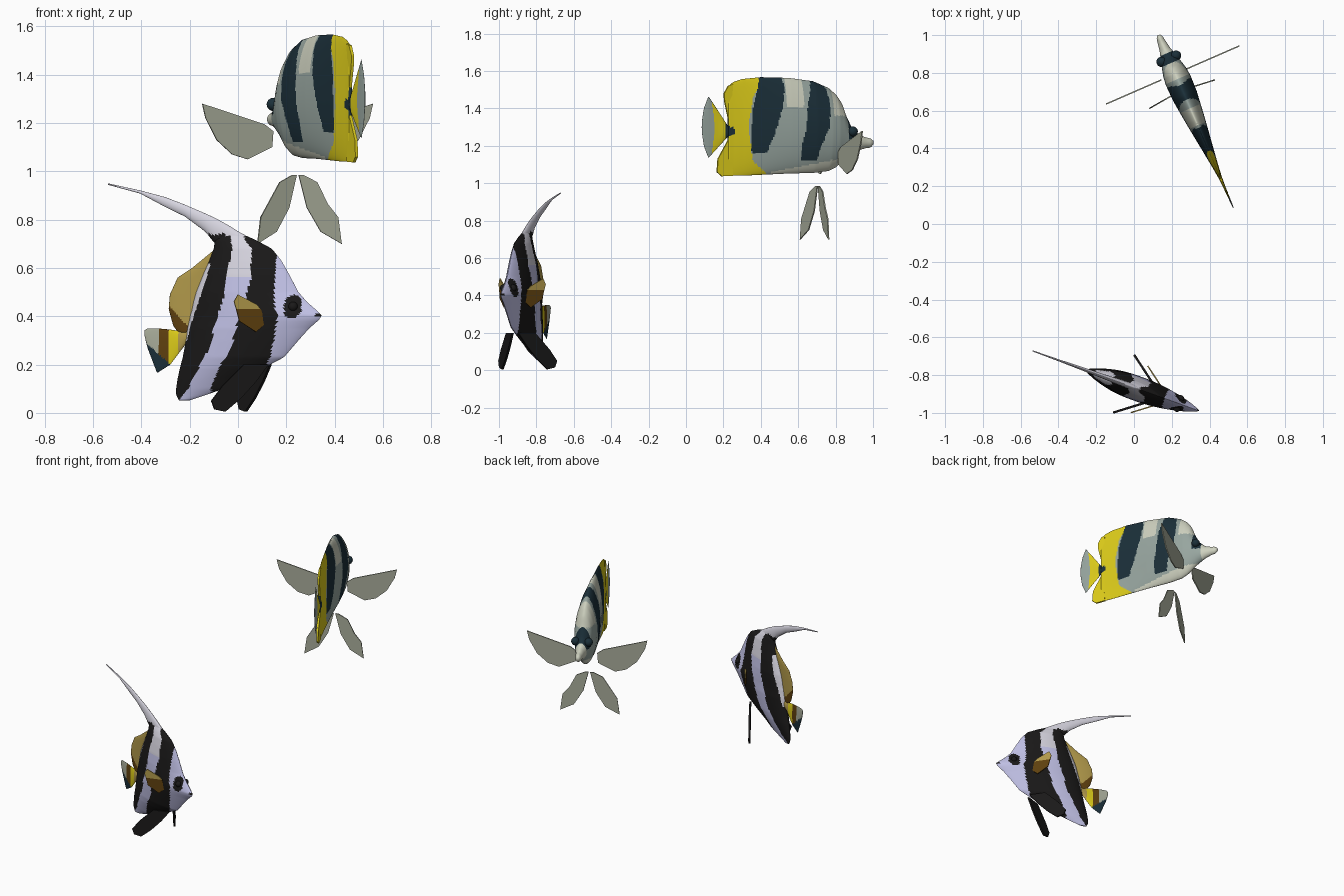
import bpy, bmesh, math
from mathutils import Vector

if "Cube" in bpy.data.objects:
    bpy.data.objects.remove(bpy.data.objects["Cube"])

# Colours, given as display values and stored linear
PALETTE = {
    "cream": (205, 208, 190), "grey_green": (150, 164, 158), "dark_teal": (33, 51, 60),
    "yellow": (220, 203, 32), "lavender": (194, 194, 232), "pale": (213, 211, 222),
    "black": (32, 31, 31), "gold": (176, 152, 76), "brown": (95, 66, 22), "fin_grey": (166, 170, 152)}
MATS = {}
for name, rgb in PALETTE.items():
    colour = tuple((c / 255) ** 2.2 for c in rgb) + (1,)
    m = bpy.data.materials.new(name)
    m.use_nodes = True
    m.diffuse_color = colour
    m.node_tree.nodes["Principled BSDF"].inputs["Base Color"].default_value = colour
    MATS[name] = m


# Fish frames: a = along the side, z = up, d = sideways from the middle plane
def banner_fish(a, z, d):
    return Vector((a + .34 * d, -.865 - .36 * a + .94 * d, z))


def reef_fish(a, z, d):
    return Vector((.13 + .433 * (1 - a) + .917 * d, a + .4 * d, z))


def table(rows, t):
    """Linear interpolation of rows (key, values...), keys rising."""
    if t <= rows[0][0]:
        return rows[0][1:]
    for r, q in zip(rows, rows[1:]):
        if t <= q[0]:
            f = (t - r[0]) / (q[0] - r[0])
            return [u + (v - u) * f for u, v in zip(r[1:], q[1:])]
    return rows[-1][1:]


def finish(name, bm, smooth):
    bmesh.ops.recalc_face_normals(bm, faces=bm.faces)
    me = bpy.data.meshes.new(name)
    bm.to_mesh(me)
    bm.free()
    me.polygons.foreach_set("use_smooth", [smooth] * len(me.polygons))
    ob = bpy.data.objects.new(name, me)
    bpy.context.collection.objects.link(ob)
    return ob


def loft(name, frame, rows, rule, level=False, n=40, m=24, p=.6, q=.6):
    """Lens-shaped slices (position, low, high, half width); level = slices lie flat."""
    names = list(PALETTE)
    bm = bmesh.new()
    peak = (p / (p + q)) ** p * (q / (p + q)) ** q
    local, rings = {}, []
    for i in range(n + 1):
        t = rows[0][0] + (rows[-1][0] - rows[0][0]) * i / n
        lo, hi, w = table(rows, t)
        ring = []
        for k in range(2 * m):
            s = (1 - math.cos(math.pi * k / m)) / 2
            d = w * max(s, 0) ** p * max(1 - s, 0) ** q / peak * (1 if k < m else -1)
            a, z = lo + (hi - lo) * s, t
            if not level:
                a, z = z, a
            v = bm.verts.new(frame(a, z, d))
            local[v] = (a, z)
            ring.append(v)
        rings.append(ring)
    for r0, r1 in zip(rings, rings[1:]):
        for k in range(2 * m):
            j = (k + 1) % (2 * m)
            bm.faces.new((r0[k], r0[j], r1[j], r1[k]))
    bm.faces.new(rings[0])
    bm.faces.new(rings[-1])
    for f in bm.faces:
        a = sum(local[v][0] for v in f.verts) / len(f.verts)
        z = sum(local[v][1] for v in f.verts) / len(f.verts)
        f.material_index = names.index(rule(a, z))
    ob = finish(name, bm, True)
    for c in names:
        ob.data.materials.append(MATS[c])


def plate(name, points, colour, thick=.007):
    bm = bmesh.new()
    bm.faces.new([bm.verts.new(p) for p in points])
    bmesh.ops.triangulate(bm, faces=bm.faces)
    ob = finish(name, bm, False)
    ob.data.materials.append(MATS[colour])
    mod = ob.modifiers.new("thickness", "SOLIDIFY")
    mod.thickness, mod.offset = thick, 0


def ball(name, centre, r, colour):
    bm = bmesh.new()
    bmesh.ops.create_uvsphere(bm, u_segments=20, v_segments=12, radius=r)
    bmesh.ops.translate(bm, verts=bm.verts, vec=centre)
    finish(name, bm, True).data.materials.append(MATS[colour])


# ---- Banner fish: striped body
REAR = [(.3, -.205), (.39, -.178), (.47, -.148), (.55, -.122), (.62, -.105)]
BAND1 = [(.05, -.245), (.1, -.2), (.26, -.105), (.47, -.04), (.68, -.012), (.75, -.03)]
BAND2 = [(.1, -.11, -.05), (.18, -.066, .11), (.23, -.035, .14), (.3, 0, .16), (.39, .025, .18),
         (.47, .05, .165), (.55, .07, .163), (.68, .066, .16), (.72, .03, .16)]


def stripes(a, z):
    front = table(BAND2, z)
    if ((a - .237) / .034) ** 2 + ((z - .44) / .05) ** 2 < 1 or (a > .322 and abs(z - .403) < .006):
        return "black"
    if front[0] < a < front[1]:
        return "black"
    if a < table(BAND1, z)[0]:
        return "pale" if .3 < z < .62 and a < table(REAR, z)[0] else "black"
    return "pale" if z > .56 and a < .1 else "lavender"


loft("striped_body", banner_fish, [
    (.052, -.245, -.2, .006), (.075, -.256, -.13, .012), (.1, -.256, -.06, .02),
    (.14, -.25, .01, .032), (.185, -.24, .105, .045), (.23, -.228, .19, .055),
    (.3, -.215, .25, .062), (.35, -.208, .295, .066), (.385, -.2, .335, .066),
    (.403, -.197, .347, .066), (.425, -.19, .325, .066), (.46, -.183, .285, .065),
    (.5, -.172, .25, .063), (.573, -.143, .212, .055), (.63, -.118, .18, .045),
    (.68, -.1, .14, .035), (.715, -.095, .075, .024), (.745, -.07, .008, .01)],
    stripes, level=True, n=110, m=60, p=.55, q=.8)

# Long trailing banner
loft("dorsal_banner", banner_fish, [
    (-.537, .944, .95, .003), (-.405, .908, .921, .005), (-.3, .852, .893, .008),
    (-.22, .813, .862, .01), (-.136, .751, .826, .013), (-.095, .7, .807, .015),
    (-.04, .68, .777, .016), (.008, .68, .747, .014), (.04, .69, .73, .006)],
    lambda a, z: "black" if z < .74 and a < -.045 else "pale", m=16)

# Rear dorsal fin and tail
loft("rear_dorsal_fin", banner_fish, [
    (.33, -.245, -.18, .004), (.36, -.268, -.18, .005), (.43, -.287, -.17, .006),
    (.49, -.282, -.15, .006), (.56, -.25, -.12, .006), (.6, -.19, -.1, .006), (.67, -.105, -.085, .004)],
    lambda a, z: "brown" if z < .445 - (a + .285) * 1.1 else "gold", level=True)


def tail_colour(a, z):
    if z < .29 - (a + .38) * .9:
        return "dark_teal"
    if a < -.325:
        return "fin_grey"
    return "brown" if a < -.285 else "yellow" if a < -.245 else "gold"


loft("striped_tail", banner_fish, [
    (-.387, .32, .342, .003), (-.375, .27, .35, .004), (-.335, .165, .35, .005),
    (-.28, .2, .345, .006), (-.22, .28, .335, .01), (-.185, .3, .345, .014)], tail_colour)

# Paired fins and eyes
for side, label in ((-1, "right"), (1, "left")):
    def flare(pts, base=.05):
        return [banner_fish(a, z, side * (base + (.13 - a) * .8)) for a, z in pts]
    plate(label + "_pectoral_base", flare([(.035, .43), (.115, .43), (.13, .37), (.1, .335), (.045, .38)]), "brown")
    plate(label + "_pectoral_tip", flare([(.035, .43), (.115, .43), (.1, .45), (.04, .49), (.028, .46)]), "gold")
    plate(label + "_pelvic_fin", flare([(.13, .2), (.05, .2), (-.02, .11), (-.055, .05), (-.045, .015),
                                        (-.01, .005), (.04, .06), (.09, .13)], .015), "black", .012)
    ball(label + "_striped_eye", banner_fish(.237, .44, side * .026), .02, "black")

# ---- Reef fish: banded body
DARK1 = [(1.16, .345, .42), (1.25, .34, .455), (1.4, .35, .5), (1.5, .375, .515), (1.57, .39, .51)]
DARK2 = [(1.12, .6, .68), (1.2, .6, .7), (1.3, .62, .74), (1.42, .63, .75), (1.5, .65, .74), (1.56, .66, .72)]
GOLD_EDGE = [(1.04, .44), (1.12, .35), (1.3, .325), (1.45, .35), (1.57, .41)]


def bands(a, z):
    if math.hypot(a - .233, z - 1.277) < .026:
        return "dark_teal"
    for rows in (DARK1, DARK2):
        lo, hi = table(rows, z)
        if lo < a < hi and z > rows[0][0]:
            return "dark_teal"
    if a < table(GOLD_EDGE, z)[0]:
        return "yellow"
    if .852 < a < .905 and z > 1.235:
        return "dark_teal"
    if a > .9 or (.52 < a < .61 and z > 1.41) or (a > .77 and z > 1.36):
        return "cream"
    return "cream" if a > .45 and z < 1.06 + (a - .45) * .2 else "grey_green"


loft("banded_body", reef_fish, [
    (.225, 1.04, 1.515, .008), (.25, 1.04, 1.54, .01), (.3, 1.04, 1.557, .016), (.4, 1.045, 1.567, .03),
    (.55, 1.052, 1.563, .052), (.68, 1.055, 1.545, .068), (.76, 1.065, 1.51, .07),
    (.8, 1.085, 1.475, .066), (.83, 1.11, 1.43, .058), (.85, 1.13, 1.37, .052),
    (.88, 1.152, 1.305, .044), (.92, 1.175, 1.262, .03), (.96, 1.187, 1.245, .022),
    (.985, 1.19, 1.24, .018), (1, 1.205, 1.228, .009)], bands, n=120, m=54)

# Rear lobes of the dorsal and anal fins
for label, pts in (("upper", [(.235, 1.3), (.205, 1.44), (.203, 1.48), (.225, 1.52), (.25, 1.53)]),
                   ("lower", [(.235, 1.25), (.17, 1.13), (.165, 1.06), (.19, 1.037), (.25, 1.04)])):
    plate(label + "_yellow_lobe", [reef_fish(a, z, 0) for a, z in pts], "yellow", .012)

# Fan tail with a grey rim
loft("fan_tail", reef_fish, [
    (.085, 1.27, 1.33, .002), (.095, 1.2, 1.4, .003), (.12, 1.135, 1.465, .004),
    (.17, 1.19, 1.39, .005), (.225, 1.25, 1.305, .008), (.24, 1.26, 1.295, .008)],
    lambda a, z: "dark_teal" if a > .21 else
    "grey_green" if a < .152 - abs(z - 1.3) * .1 else "yellow")

# Wide paired fins and bulging eyes
PECTORAL = [(.385, 1.28), (.37, 1.22), (.32, 1.13), (.25, 1.07), (.18, 1.05), (.07, 1.1), (.065, 1.166), (.105, 1.195)]
PELVIC = [(.005, .985), (.025, .985), (.085, .955), (.13, .865), (.175, .81), (.19, .7), (.1, .75), (.04, .85)]
for side, label in ((-1, "right"), (1, "left")):
    plate(label + "_wide_pectoral", [reef_fish(.795, z, side * e - .015) for e, z in PECTORAL], "fin_grey")
    plate(label + "_wide_pelvic", [reef_fish(.71 - .1 * e, z, side * e - .01) for e, z in PELVIC], "fin_grey")
    ball(label + "_banded_eye", reef_fish(.875, 1.277, side * .042), .027, "dark_teal")
